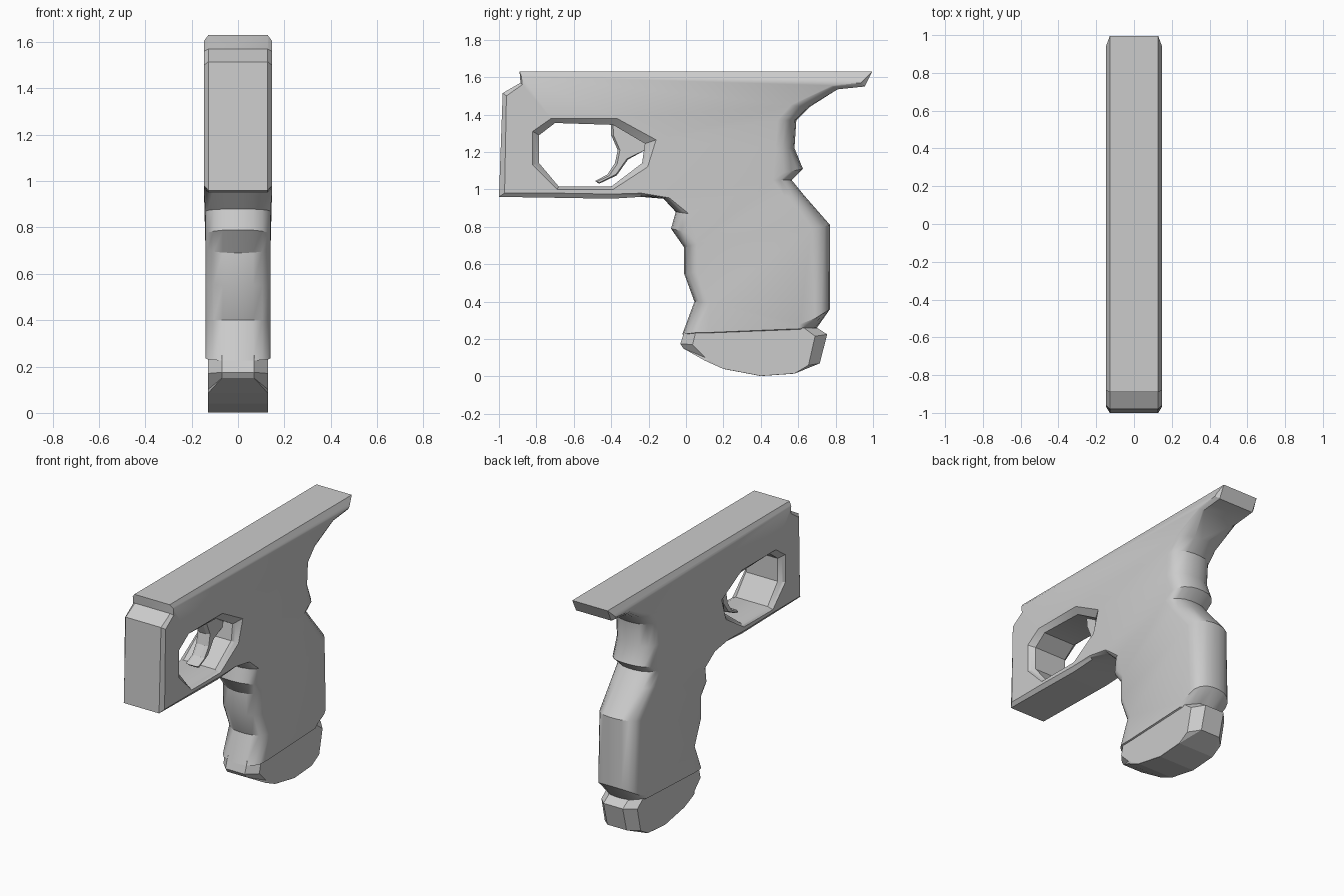
import bpy, bmesh, math

if "Cube" in bpy.data.objects:
    bpy.data.objects.remove(bpy.data.objects["Cube"])


def add_loop(bm, strips, half, steps):
    """Skin one closed profile across x; return edges of the two rim rings.
    A strip is (edge half-width, rounded, [(y, z, inset y, inset z), ...])."""
    pts = [(bx, rnd, p) for bx, rnd, ps in strips for p in ps]
    params = [(-1, i / steps) for i in range(steps, -1, -1)]
    params += [(1, i / steps) for i in range(steps + 1)]
    rings = []
    for side, t in params:
        ring = []
        for bx, rnd, (y, z, dy, dz) in pts:
            a = t * math.pi / 2
            u, v = (math.sin(a), 1 - math.cos(a)) if rnd else (t, t)
            ring.append(bm.verts.new((side * (bx + (half - bx) * u), y + dy * v, z + dz * v)))
        rings.append(ring)
    n = len(pts)
    for r, q in zip(rings, rings[1:]):
        for i in range(n):
            j = (i + 1) % n
            bm.faces.new((r[i], r[j], q[j], q[i]))
    return [[bm.edges.get((r[i], r[(i + 1) % n])) for i in range(n)]
            for r in (rings[0], rings[-1])]


def make_part(name, loops, half, steps=1, taper=1.0):
    bm = bmesh.new()
    rims = [add_loop(bm, strips, half, steps) for strips in loops]
    for s in (0, 1):
        edges = [e for rim in rims for e in rim[s]]
        bmesh.ops.triangle_fill(bm, use_beauty=True, edges=edges, normal=(1, 0, 0))
    for v in bm.verts:
        if v.co.z < 0.94:
            v.co.x *= taper
    bmesh.ops.recalc_face_normals(bm, faces=bm.faces[:])
    me = bpy.data.meshes.new(name)
    bm.to_mesh(me)
    bm.free()
    ob = bpy.data.objects.new(name, me)
    bpy.context.collection.objects.link(ob)
    return ob


# Frame and grip outline, clockwise from the top front corner
top_and_tail = [(-.89, 1.63, .01, -.025), (.995, 1.63, -.05, -.05),
                (.955, 1.55, -.02, .02), (.81, 1.535, -.03, .02)]
grip_back = [(.66, 1.44, -.10, .01), (.59, 1.37, -.10, 0), (.58, 1.22, -.10, 0),
             (.625, 1.11, -.10, -.02), (.565, 1.05, -.10, 0), (.63, .97, -.10, -.01),
             (.77, .81, -.10, -.02), (.77, .36, -.08, -.05), (.70, .26, -.09, .02)]
grip_base = [(.62, .25, -.02, .005), (.10, .23, .02, .005)]
grip_front = [(-.02, .225, .08, .01), (.045, .40, .085, 0), (-.01, .55, .07, .01),
              (-.01, .69, .07, .02), (-.08, .79, .09, -.02), (-.055, .88, .07, -.01),
              (-.12, .95, .03, .005)]
front_block = [(-.24, .96, 0, .02), (-.40, .95, 0, .025), (-.68, .955, 0, .025),
               (-1.0, .96, .03, .02), (-.98, 1.515, .02, -.015), (-.885, 1.57, .01, -.01)]
outline = [(.128, False, top_and_tail), (.02, True, grip_back), (.13, False, grip_base),
           (.02, True, grip_front), (.128, False, front_block)]

# Trigger guard opening with chamfered rim
opening = [(.115, False, [
    (-.70, 1.355, -.02, .025), (-.39, 1.345, .02, .035), (-.22, 1.245, .06, .02),
    (-.235, 1.14, .03, -.02), (-.40, 1.015, .01, -.015), (-.68, 1.015, -.01, -.015),
    (-.785, 1.14, -.035, -.01), (-.785, 1.29, -.035, .02)])]
frame = make_part("frame_and_grip", [outline, opening], .147, steps=4, taper=.955)

# Base pad under the grip
pad = [(.07, False, [(-.005, .25, .06, 0), (-.03, .175, .065, -.005), (-.015, .15, .12, -.05)]),
       (.129, False, [(.10, .085, .03, -.001), (.20, .04, 0, .001), (.40, .002, 0, .001),
                      (.58, .015, 0, .001)]),
       (.07, False, [(.715, .07, -.06, -.01), (.755, .225, -.065, -.01), (.70, .26, -.07, 0)])]
make_part("base_pad", [pad], .13)

# Curved trigger
trigger = [(.025, False, [
    (-.40, 1.36, .01, 0), (-.40, 1.29, .012, 0), (-.365, 1.21, .012, 0), (-.38, 1.14, .012, -.004),
    (-.42, 1.08, .008, -.008), (-.485, 1.045, .01, -.002), (-.465, 1.03, 0, .005),
    (-.37, 1.075, -.004, .006), (-.31, 1.16, -.006, .004), (-.20, 1.22, 0, 0),
    (-.20, 1.28, 0, 0), (-.33, 1.38, 0, 0)])]
make_part("trigger", [trigger], .045)

# Smooth only the rounded grip surfaces
bpy.context.view_layer.objects.active = frame
frame.select_set(True)
bpy.ops.object.shade_smooth_by_angle(angle=math.radians(32))
